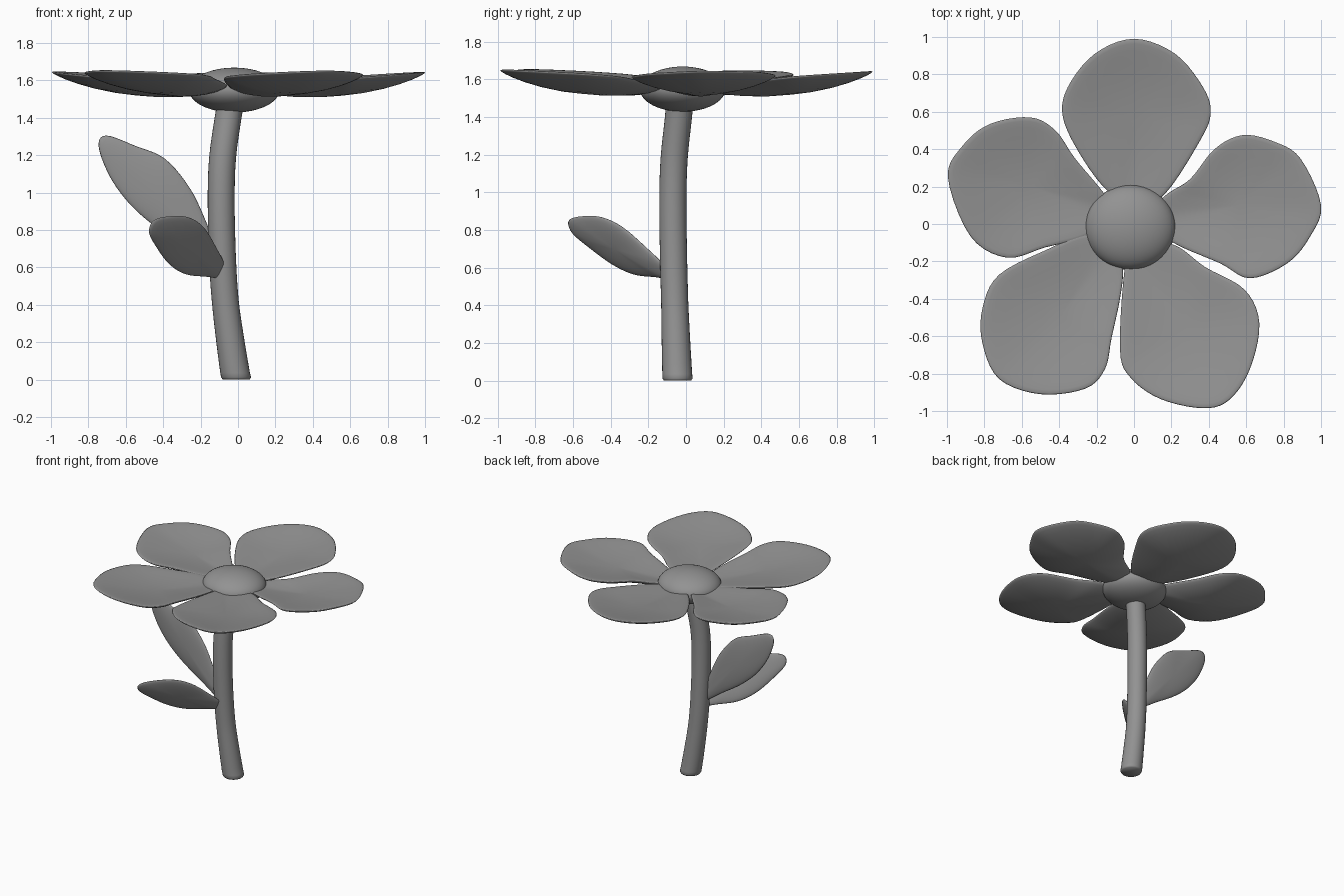
import bpy, bmesh, math
from mathutils import Vector

if "Cube" in bpy.data.objects:
    bpy.data.objects.remove(bpy.data.objects["Cube"])

grey = bpy.data.materials.new("dark_grey")
grey.diffuse_color = (.29, .29, .29, 1)
grey.use_nodes = True
grey.node_tree.nodes["Principled BSDF"].inputs["Base Color"].default_value = grey.diffuse_color


def smooth_path(pts, closed, steps):
    """Catmull-Rom interpolation through points."""
    pts = [Vector(p) for p in pts]
    n = len(pts)
    at = (lambda i: pts[i % n]) if closed else (lambda i: pts[max(0, min(n - 1, i))])
    out = []
    for i in range(n if closed else n - 1):
        a, b, c, d = at(i - 1), at(i), at(i + 1), at(i + 2)
        for k in range(steps):
            t = k / steps
            out.append(0.5 * (2 * b + (c - a) * t + (2 * a - 5 * b + 4 * c - d) * t * t
                              + (3 * b - a - 3 * c + d) * t ** 3))
    if not closed:
        out.append(pts[-1])
    return out


def finish(name, bm):
    bmesh.ops.recalc_face_normals(bm, faces=bm.faces[:])
    for f in bm.faces:
        f.smooth = True
    me = bpy.data.meshes.new(name)
    bm.to_mesh(me)
    bm.free()
    me.materials.append(grey)
    ob = bpy.data.objects.new(name, me)
    bpy.context.collection.objects.link(ob)
    return ob


def bridge(bm, a, b):
    for i in range(len(a)):
        j = (i + 1) % len(a)
        bm.faces.new((a[i], a[j], b[j], b[i]))


def pillow(name, outline, normal, half, sag):
    """Thin lens-shaped blade filling a closed 3D outline."""
    rim = smooth_path(outline, True, 5)
    mid = sum(rim, Vector()) / len(rim)
    normal = Vector(normal).normalized()
    bm = bmesh.new()
    edge = [bm.verts.new(p) for p in rim]
    for side in (1, -1):
        ring = edge
        for t in (0.985, 0.94, 0.85, 0.7, 0.5, 0.25):
            off = normal * (side * half * math.sqrt(1 - t * t) - sag * (1 - t * t))
            new = [bm.verts.new(mid + (p - mid) * t + off) for p in rim]
            bridge(bm, ring, new)
            ring = new
        tip = bm.verts.new(mid + normal * (side * half - sag))
        for i in range(len(ring)):
            bm.faces.new((ring[i], ring[(i + 1) % len(ring)], tip))
    return finish(name, bm)


def petal(name, outline):
    # rim rises gently toward the outside of the flower
    pts = [(x, y, 1.545 + 0.097 * math.hypot(x, y)) for x, y in outline]
    pillow(name, pts, (0, 0, 1), 0.03, 0.057)


# Petals, traced from above
petal("petal_back", [(0, .08), (-.155, .19), (-.29, .375), (-.38, .57), (-.355, .73), (-.21, .91),
                     (0, .99), (.22, .91), (.37, .73), (.41, .59), (.35, .44), (.165, .16)])
petal("petal_right", [(.08, .02), (.165, .15), (.30, .24), (.43, .40), (.58, .475), (.75, .44),
                      (.89, .35), (1.0, .1), (.94, -.07), (.82, -.21), (.62, -.29), (.46, -.21), (.21, -.1)])
petal("petal_front_right", [(0, -.1), (.21, -.11), (.38, -.23), (.59, -.35), (.67, -.53), (.62, -.775),
                            (.51, -.94), (.37, -.985), (.14, -.935), (-.02, -.82), (-.075, -.67), (-.05, -.24)])
petal("petal_front_left", [(-.1, -.08), (-.06, -.24), (-.075, -.40), (-.12, -.61), (-.155, -.775), (-.26, -.88),
                           (-.5, -.91), (-.72, -.83), (-.81, -.64), (-.81, -.45), (-.72, -.27), (-.45, -.13),
                           (-.25, -.05)])
petal("petal_left", [(-.08, .03), (-.26, -.07), (-.475, -.125), (-.68, -.18), (-.875, -.065), (-.995, .25),
                     (-.915, .42), (-.77, .535), (-.555, .57), (-.42, .50), (-.315, .35), (-.165, .17)])

# Flattened flower centre
bpy.ops.mesh.primitive_uv_sphere_add(segments=40, ring_count=24, radius=1, location=(-.02, -.018, 1.548))
centre = bpy.context.object
centre.name = "flower_centre"
centre.scale = (.242, .227, .12)
centre.data.materials.append(grey)
bpy.ops.object.shade_smooth()

# Stem with horizontal rings along a gently bent path
path = smooth_path([(-.01, -.045, 0), (-.04, -.053, .2), (-.068, -.06, .42), (-.083, -.066, .65),
                    (-.09, -.07, .95), (-.083, -.063, 1.18), (-.053, -.04, 1.4), (-.03, -.03, 1.52)], False, 4)
bm = bmesh.new()
stations = [(path[0], .072), (path[0] + Vector((0, 0, .012)), .08)]
stations += [(p, .08 - .008 * min(1, p.z / .4)) for p in path[1:]]
rings = [[bm.verts.new(p + Vector((r * math.cos(a), r * math.sin(a), 0)))
          for a in [2 * math.pi * i / 28 for i in range(28)]] for p, r in stations]
for a, b in zip(rings, rings[1:]):
    bridge(bm, a, b)
bm.faces.new(rings[0])
bm.faces.new(rings[-1])
stem = finish("stem", bm)
bpy.ops.object.select_all(action='DESELECT')
bpy.context.view_layer.objects.active = stem
stem.select_set(True)
bpy.ops.object.shade_smooth_by_angle(angle=math.radians(60))

# Upper leaf, standing upright to the left
upper = [(-.11, .60), (-.12, .70), (-.165, .83), (-.255, 1.02), (-.39, 1.18), (-.55, 1.25), (-.705, 1.305),
         (-.745, 1.245), (-.685, 1.085), (-.58, .94), (-.445, .82), (-.28, .71)]
pillow("upper_leaf", [(x, -.07, z) for x, z in upper], (0, 1, 0), .025, 0)

# Lower leaf, reaching forward left, its blade nearly upright
base, tip = Vector((-.085, -.11, .58)), Vector((-.475, -.63, .825))
across = Vector((.05, -.03, .125))
half_widths = [(0, .25), (.15, .6), (.38, 1), (.6, 1), (.82, .65), (.97, .25)]
shape = half_widths + [(u, -w) for u, w in reversed(half_widths)]
lower = [base.lerp(tip, u) + across * w + Vector((0, 0, .07 * u * (1 - u))) for u, w in shape]
pillow("lower_leaf", lower, (tip - base).cross(across), .025, 0)
